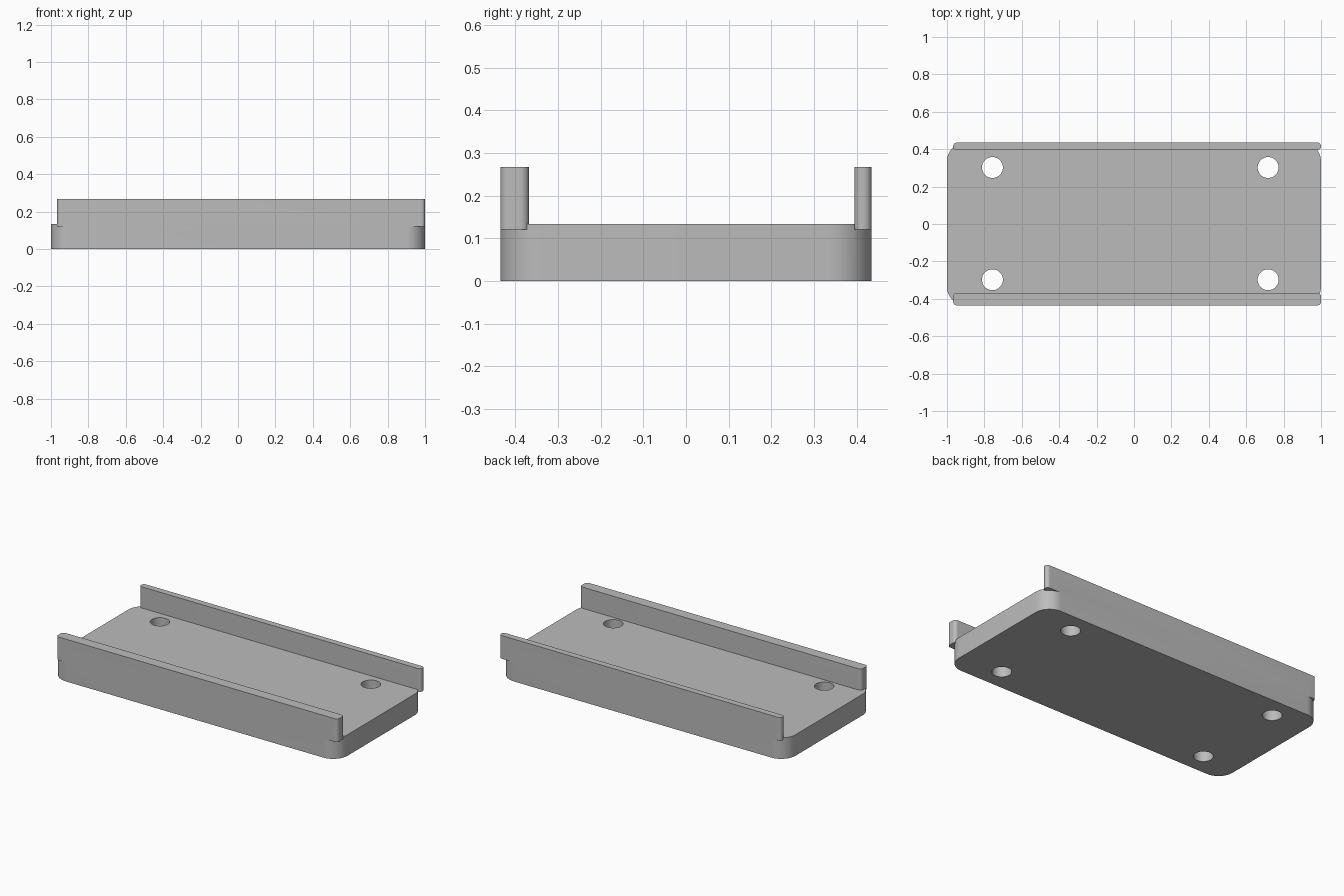
import bpy, bmesh
from math import pi, cos, sin

cube = bpy.data.objects.get("Cube")
if cube:
    bpy.data.objects.remove(cube, do_unlink=True)

grey = bpy.data.materials.new("plain grey")
grey.use_nodes = True
colour = (0.5, 0.5, 0.5, 1)
grey.diffuse_color = colour
grey.node_tree.nodes["Principled BSDF"].inputs["Base Color"].default_value = colour


def rounded_slab(name, x0, x1, y0, y1, z0, z1, radius, steps=12):
    """Upright prism with a rounded rectangle as its outline."""
    bm = bmesh.new()
    corners = [(x1 - radius, y1 - radius), (x0 + radius, y1 - radius),
               (x0 + radius, y0 + radius), (x1 - radius, y0 + radius)]
    outline = []
    for i, (cx, cy) in enumerate(corners):
        for s in range(steps + 1):
            a = (i + s / steps) * pi / 2
            outline.append(bm.verts.new((cx + radius * cos(a), cy + radius * sin(a), z0)))
    face = bm.faces.new(outline)
    top = bmesh.ops.extrude_face_region(bm, geom=[face])["geom"]
    bmesh.ops.translate(bm, vec=(0, 0, z1 - z0),
                        verts=[v for v in top if isinstance(v, bmesh.types.BMVert)])
    bmesh.ops.recalc_face_normals(bm, faces=bm.faces)
    mesh = bpy.data.meshes.new(name)
    bm.to_mesh(mesh)
    bm.free()
    mesh.materials.append(grey)
    obj = bpy.data.objects.new(name, mesh)
    bpy.context.collection.objects.link(obj)
    return obj


def combine(target, other, operation):
    """Apply a boolean and discard the helper."""
    mod = target.modifiers.new("combine", "BOOLEAN")
    mod.operation, mod.object, mod.solver = operation, other, "EXACT"
    bpy.context.view_layer.objects.active = target
    bpy.ops.object.modifier_apply(modifier=mod.name)
    bpy.data.objects.remove(other, do_unlink=True)


# Base plate with rounded corners
tray = rounded_slab("tray", -1, 1, -0.435, 0.435, 0, 0.133, 0.1)

# Four screw holes
for x in (-0.757, 0.717):
    for y in (-0.298, 0.302):
        bpy.ops.mesh.primitive_cylinder_add(vertices=48, radius=0.056, depth=1, location=(x, y, 0))
        cutter = bpy.context.object
        cutter.hide_render = True
        combine(tray, cutter, "DIFFERENCE")

# Side rails: thick at the front, thin at the back, overhanging the corners
front_rail = rounded_slab("front_rail", -0.967, 1, -0.435, -0.368, 0.121, 0.267, 0.02)
back_rail = rounded_slab("back_rail", -0.967, 1, 0.395, 0.435, 0.121, 0.267, 0.0195)
for rail in (front_rail, back_rail):
    combine(tray, rail, "UNION")

bpy.ops.object.select_all(action="DESELECT")
tray.select_set(True)
bpy.context.view_layer.objects.active = tray
bpy.ops.object.shade_smooth_by_angle()
